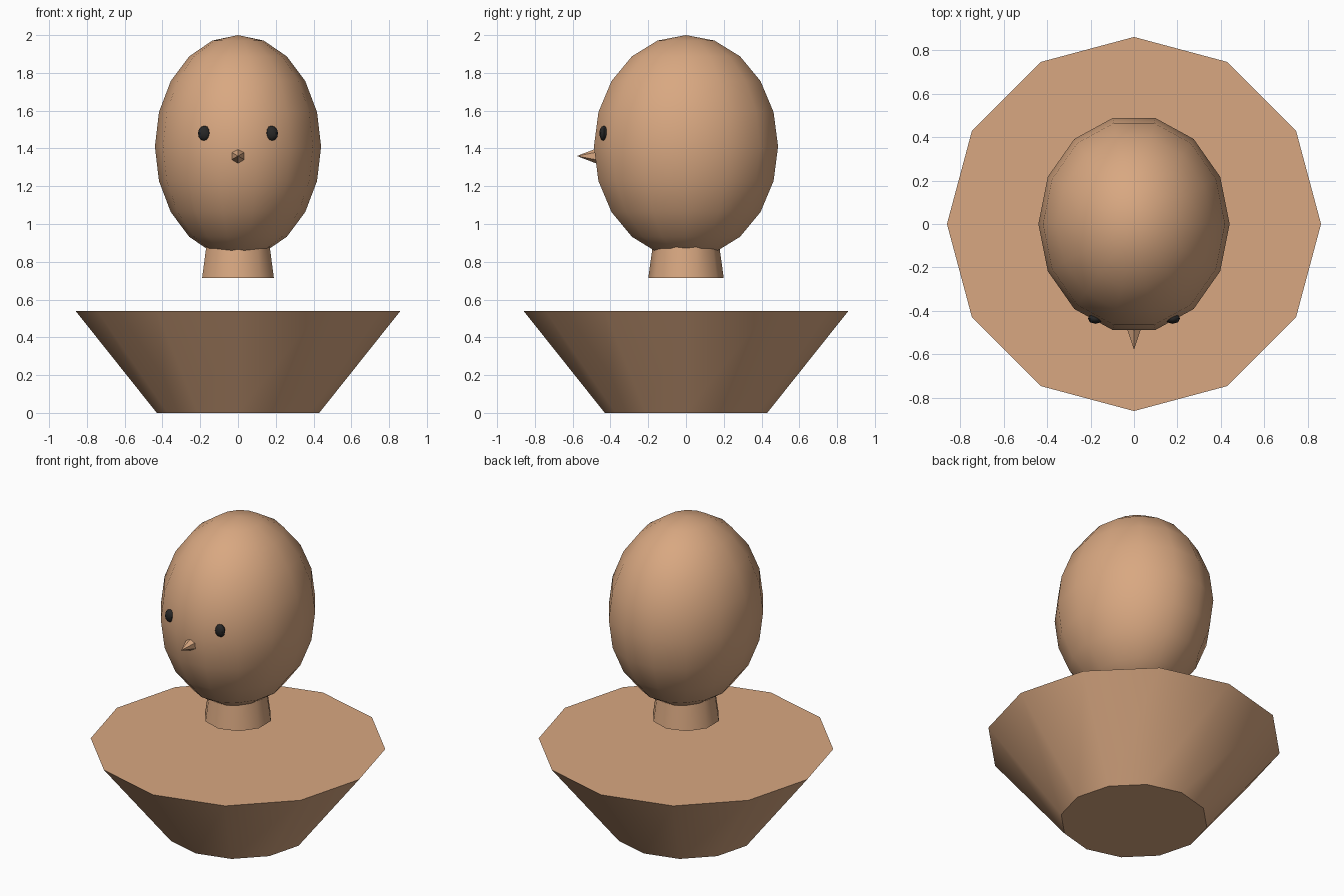
import bpy, bmesh, math
from mathutils import Matrix

if "Cube" in bpy.data.objects:
    bpy.data.objects.remove(bpy.data.objects["Cube"])


def material(name, rgb):
    m = bpy.data.materials.new(name)
    m.diffuse_color = (*rgb, 1)
    m.use_nodes = True
    m.node_tree.nodes["Principled BSDF"].inputs["Base Color"].default_value = m.diffuse_color
    return m


SKIN = material("tan clay", (0.69, 0.39, 0.22))
DARK = material("dark eye", (0.02, 0.02, 0.02))


def lathe(name, profile, sides, mat, start=0.0, scale=(1, 1, 1), place=Matrix()):
    """Solid of revolution about z; a radius of 0 is a pole, other ends are capped."""
    bm = bmesh.new()
    rings = []
    for r, z in profile:
        n = sides if r > 0 else 1
        angles = [start + 2 * math.pi * i / sides for i in range(n)]
        rings.append([bm.verts.new((r * math.cos(a), r * math.sin(a), z)) for a in angles])
    for a, b in zip(rings, rings[1:]):
        for i in range(sides):
            j = (i + 1) % sides
            quad = [a[i % len(a)], a[j % len(a)], b[j % len(b)], b[i % len(b)]]
            bm.faces.new(list(dict.fromkeys(quad)))
    for ring in (rings[0], rings[-1]):
        if len(ring) > 1:
            bm.faces.new(ring)
    bmesh.ops.recalc_face_normals(bm, faces=bm.faces)
    bm.transform(place @ Matrix.Diagonal((*scale, 1)))
    me = bpy.data.meshes.new(name)
    bm.to_mesh(me)
    bm.free()
    me.materials.append(mat)
    ob = bpy.data.objects.new(name, me)
    bpy.context.collection.objects.link(ob)
    bpy.ops.object.select_all(action='DESELECT')
    ob.select_set(True)
    bpy.context.view_layer.objects.active = ob
    bpy.ops.object.shade_smooth_by_angle(angle=math.radians(40))
    return ob


def sphere_profile(rings):
    mid = [(math.sin(math.pi * i / rings), -math.cos(math.pi * i / rings))
           for i in range(1, rings)]
    return [(0, -1)] + mid + [(0, 1)]


# Flared shoulders block
lathe("shoulders", [(0.43, 0), (0.86, 0.54)], 12, SKIN)

# Tapered neck, its top buried in the head
lathe("neck", [(0.20, 0.713), (0.16, 1.0)], 10, SKIN, start=math.pi / 2)

# Egg-shaped head
lathe("head", sphere_profile(10), 14, SKIN, scale=(0.44, 0.50, 0.59),
      place=Matrix.Translation((0, 0, 1.41)))

# Pointed nose, facing the front
lathe("nose", [(0.045, 0), (0, 0.118)], 6, SKIN, start=math.pi / 2,
      place=Matrix.Translation((0, -0.46, 1.36)) @ Matrix.Rotation(math.pi / 2, 4, 'X'))

# Eyes
for side, x in (("left", -0.178), ("right", 0.178)):
    lathe(side + "_eye", sphere_profile(6), 8, DARK, scale=(0.034, 0.024, 0.04),
          place=Matrix.Translation((x, -0.435, 1.48)))
